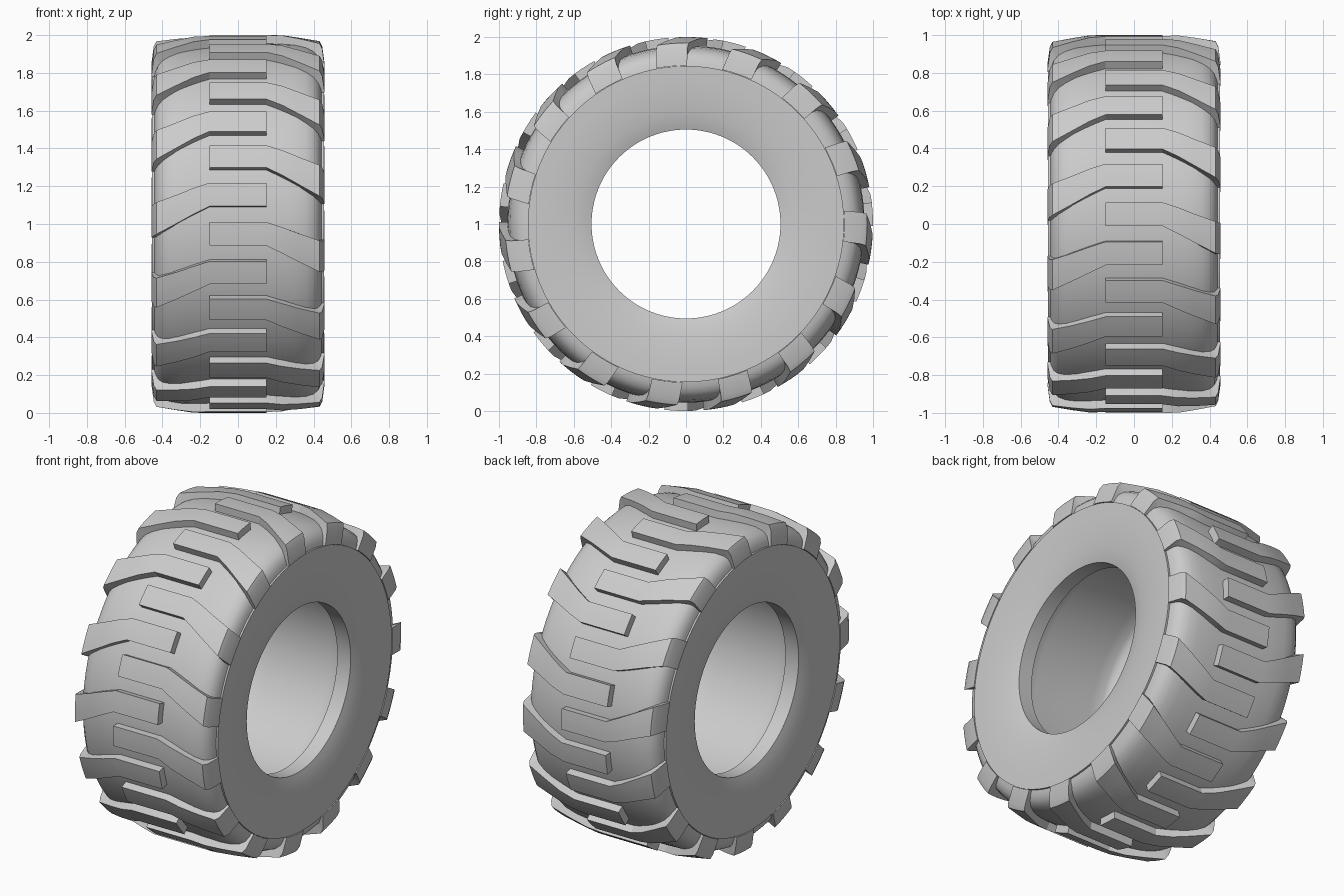
import bpy
import bmesh
from math import sin, cos, radians

if "Cube" in bpy.data.objects:
    bpy.data.objects.remove(bpy.data.objects["Cube"], do_unlink=True)

rubber = bpy.data.materials.new("grey_rubber")
rubber.use_nodes = True
GREY = (0.6, 0.6, 0.6, 1)
rubber.diffuse_color = GREY
rubber.node_tree.nodes["Principled BSDF"].inputs["Base Color"].default_value = GREY

SEGMENTS = 120
LUGS_PER_SIDE = 15
PITCH = 360 / LUGS_PER_SIDE


def around(x, r, degrees):
    """Point on the wheel: angle runs from the front up over the top."""
    a = radians(degrees)
    return (x, -r * cos(a), 1 + r * sin(a))


def finish(bm, name, angle):
    bmesh.ops.recalc_face_normals(bm, faces=bm.faces)
    mesh = bpy.data.meshes.new(name)
    bm.to_mesh(mesh)
    bm.free()
    mesh.materials.append(rubber)
    obj = bpy.data.objects.new(name, mesh)
    bpy.context.collection.objects.link(obj)
    bpy.ops.object.select_all(action="DESELECT")
    obj.select_set(True)
    bpy.context.view_layer.objects.active = obj
    bpy.ops.object.shade_smooth_by_angle(angle=radians(angle))


# Hollow carcass: half cross-section from inner cavity, round the bead, to the crown
half = [(0.0, 0.625), (0.2, 0.625), (0.27, 0.622), (0.30, 0.61), (0.317, 0.585),
        (0.322, 0.55), (0.322, 0.505), (0.413, 0.505), (0.425, 0.54), (0.436, 0.59),
        (0.444, 0.65), (0.45, 0.71), (0.453, 0.77), (0.454, 0.845), (0.443, 0.845),
        (0.438, 0.87), (0.425, 0.90), (0.40, 0.924), (0.36, 0.941), (0.30, 0.951),
        (0.2, 0.955), (0.0, 0.955)]
profile = half + [(-x, r) for x, r in reversed(half[1:-1])]

bm = bmesh.new()
rings = [[bm.verts.new(around(x, r, 360 * i / SEGMENTS)) for x, r in profile]
         for i in range(SEGMENTS)]
n = len(profile)
for i in range(SEGMENTS):
    a, b = rings[i], rings[(i + 1) % SEGMENTS]
    for j in range(n):
        k = (j + 1) % n
        bm.faces.new((a[j], a[k], b[k], b[j]))
finish(bm, "tyre_carcass", 35)

# Lug stations: outer x, outer r, buried x, buried r, lower angle, upper angle
stations = [(-0.15, 1.0, -0.15, 0.93, -6.6, 0.6),
            (0.15, 1.0, 0.15, 0.93, -6.6, 0.6),
            (0.235, 0.999, 0.23, 0.92, -9.0, -1.0),
            (0.33, 0.985, 0.32, 0.91, -12.0, -3.1),
            (0.432, 0.968, 0.39, 0.88, -15.2, -5.2),
            (0.446, 0.94, 0.40, 0.87, -15.8, -5.5),
            (0.459, 0.847, 0.42, 0.847, -16.8, -5.6)]
STEPS = 3


def add_lug(bm, side, turn):
    outer, inner = [], []
    for xo, ro, xi, ri, low, high in stations:
        angles = [turn + low + (high - low) * s / STEPS for s in range(STEPS + 1)]
        outer.append([bm.verts.new(around(side * xo, ro, a)) for a in angles])
        inner.append([bm.verts.new(around(side * xi, ri, a)) for a in angles])
    last = len(stations) - 1
    for i in range(last):
        for grid in (outer, inner):
            for s in range(STEPS):
                bm.faces.new((grid[i][s], grid[i][s + 1],
                              grid[i + 1][s + 1], grid[i + 1][s]))
        for s in (0, STEPS):
            bm.faces.new((outer[i][s], outer[i + 1][s],
                          inner[i + 1][s], inner[i][s]))
    for i in (0, last):
        for s in range(STEPS):
            bm.faces.new((outer[i][s], outer[i][s + 1],
                          inner[i][s + 1], inner[i][s]))


# Two interleaved rows of tread lugs
for name, side, offset in (("tread_lugs_left", 1, 0),
                           ("tread_lugs_right", -1, PITCH / 2)):
    bm = bmesh.new()
    for i in range(LUGS_PER_SIDE):
        add_lug(bm, side, offset + i * PITCH)
    finish(bm, name, 25)
